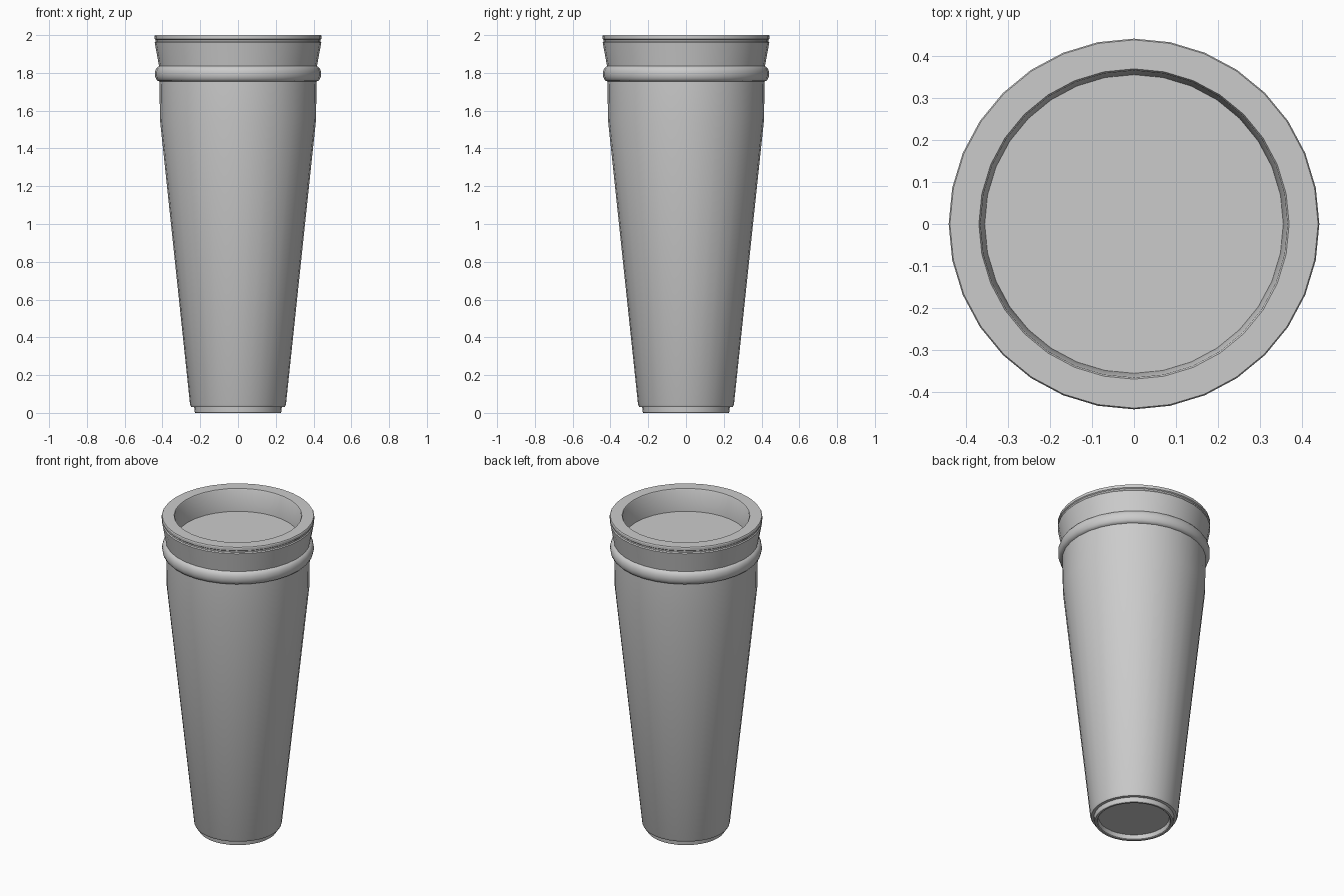
import bpy, bmesh, math

if "Cube" in bpy.data.objects:
    bpy.data.objects.remove(bpy.data.objects["Cube"])

SIDES = 32


def lathe(name, profile, sharp=30):
    """Spin an (r, z) profile about z; ends are closed with flat caps."""
    bm = bmesh.new()
    rings = []
    for r, z in profile:
        rings.append([bm.verts.new((r * math.cos(2 * math.pi * i / SIDES),
                                    r * math.sin(2 * math.pi * i / SIDES), z))
                      for i in range(SIDES)])
    for a, b in zip(rings, rings[1:]):
        for i in range(SIDES):
            j = (i + 1) % SIDES
            bm.faces.new((a[i], a[j], b[j], b[i]))
    bm.faces.new(rings[0][::-1])
    bm.faces.new(rings[-1])
    bmesh.ops.recalc_face_normals(bm, faces=bm.faces)
    mesh = bpy.data.meshes.new(name)
    bm.to_mesh(mesh)
    bm.free()
    obj = bpy.data.objects.new(name, mesh)
    bpy.context.collection.objects.link(obj)
    bpy.ops.object.select_all(action='DESELECT')
    obj.select_set(True)
    bpy.context.view_layer.objects.active = obj
    bpy.ops.object.shade_smooth_by_angle(angle=math.radians(sharp))
    return obj


# Recessed base and foot ring
foot = [(0.205, 0.03), (0.21, 0.004), (0.215, 0.0), (0.226, 0.0),
        (0.23, 0.005), (0.232, 0.03)]
# Tapered body with a short straight shoulder
body = [(0.248, 0.032), (0.254, 0.045), (0.413, 1.55), (0.416, 1.755)]
# Rounded bead around the neck
bead = [(0.416 + 0.024 * math.sin(t), 1.795 - 0.04 * math.cos(t))
        for t in (math.pi * k / 8 for k in range(1, 8))]
# Flared neck, thin groove and lip
rim = [(0.418, 1.836), (0.441, 1.96), (0.436, 1.966), (0.436, 1.975),
       (0.442, 1.98), (0.442, 1.995), (0.439, 2.0)]
# Inside wall down to the flat floor
inside = [(0.37, 2.0), (0.366, 1.994), (0.356, 1.86)]

lathe("tapered_cup", foot + body + bead + rim + inside)
